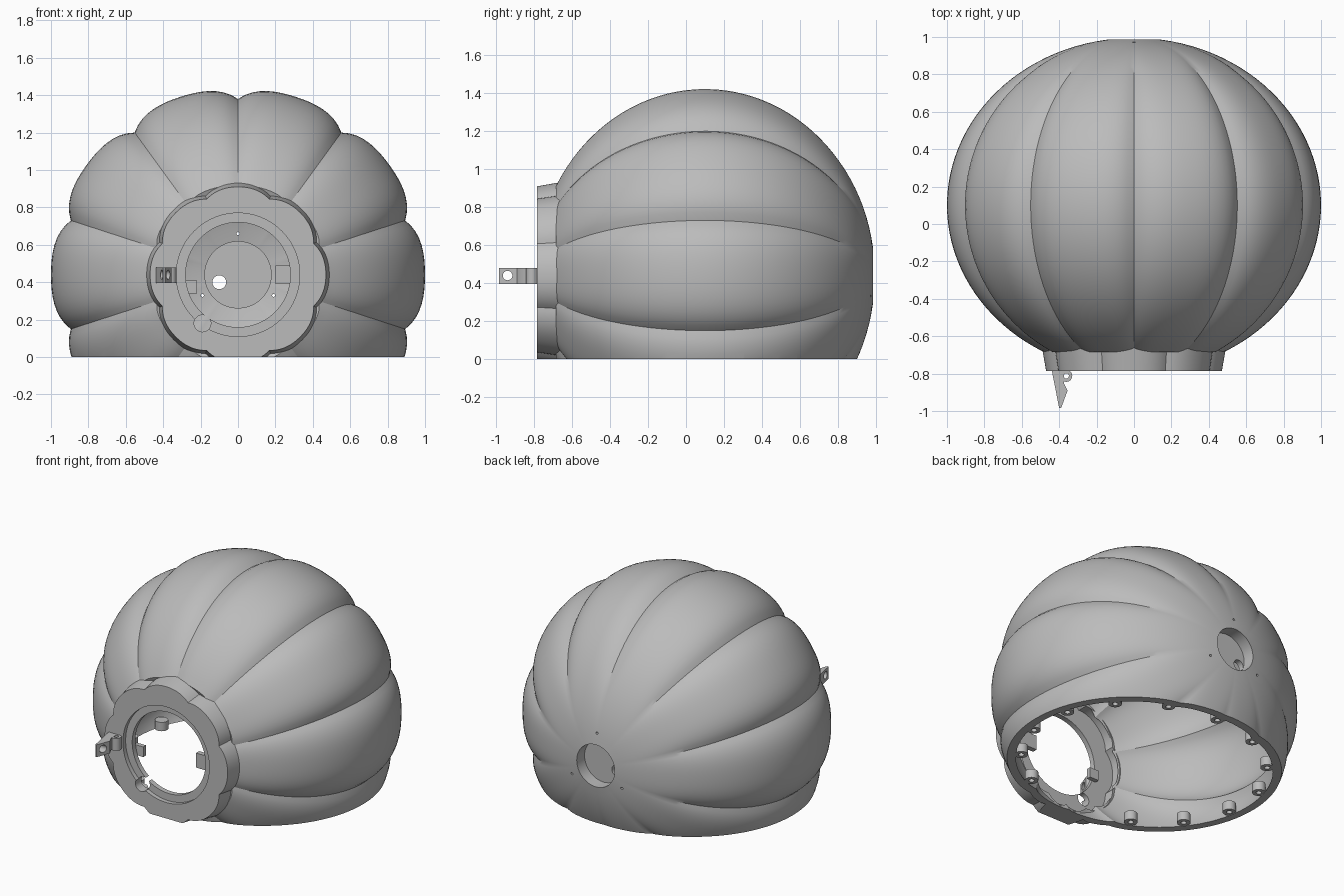
import bpy, bmesh
from math import sin, cos, pi, sqrt, radians, degrees
from mathutils import Matrix, Vector

if "Cube" in bpy.data.objects:
    bpy.data.objects.remove(bpy.data.objects["Cube"])

AXIS_Z = 0.44      # height of the horizontal main axis
MID_Y = 0.1        # widest station of the body

grey = bpy.data.materials.new("plain grey")
grey.use_nodes = True
grey.diffuse_color = (0.5, 0.5, 0.5, 1)
grey.node_tree.nodes["Principled BSDF"].inputs["Base Color"].default_value = (0.5, 0.5, 0.5, 1)


def finish(name, bm):
    bmesh.ops.recalc_face_normals(bm, faces=bm.faces)
    mesh = bpy.data.meshes.new(name)
    bm.to_mesh(mesh)
    bm.free()
    mesh.materials.append(grey)
    obj = bpy.data.objects.new(name, mesh)
    bpy.context.collection.objects.link(obj)
    return obj


def activate(obj):
    bpy.ops.object.select_all(action='DESELECT')
    obj.select_set(True)
    bpy.context.view_layer.objects.active = obj


def smooth(obj):
    activate(obj)
    bpy.ops.object.shade_smooth_by_angle(angle=radians(28))


def revolve(name, profile, lobe=None, segs=32, at=(0, 0, 0), axis='Y', cut=False):
    """Spin a closed (radius, height) loop; lobe scales the radius by angle."""
    bm = bmesh.new()
    rings = []
    for r, h in profile:
        ring = []
        for i in range(segs):
            a = 2 * pi * i / segs
            k = r * (lobe(a, r, h) if lobe else 1)
            p = {'Y': (k * cos(a), h, k * sin(a)),
                 'X': (h, k * cos(a), k * sin(a)),
                 'Z': (k * cos(a), k * sin(a), h)}[axis]
            ring.append(bm.verts.new(Vector(p) + Vector(at)))
        rings.append(ring)
    for n, ring in enumerate(rings):
        if profile[n][0] == 0 and profile[(n + 1) % len(rings)][0] == 0:
            continue
        nxt = rings[(n + 1) % len(rings)]
        for i in range(segs):
            j = (i + 1) % segs
            bm.faces.new((ring[i], ring[j], nxt[j], nxt[i]))
    bmesh.ops.remove_doubles(bm, verts=bm.verts, dist=1e-5)
    if cut:  # flat open underside at floor level
        res = bmesh.ops.bisect_plane(bm, geom=bm.verts[:] + bm.edges[:] + bm.faces[:],
                                     plane_co=(0, 0, 0), plane_no=(0, 0, 1), clear_inner=True)
        edges = [e for e in res['geom_cut'] if isinstance(e, bmesh.types.BMEdge)]
        bmesh.ops.triangle_fill(bm, edges=edges, use_beauty=True)
    return finish(name, bm)


def prism(name, points, z0, z1):
    bm = bmesh.new()
    face = bm.faces.new([bm.verts.new((x, y, z0)) for x, y in points])
    top = bmesh.ops.extrude_face_region(bm, geom=[face])['geom']
    bmesh.ops.translate(bm, vec=(0, 0, z1 - z0),
                        verts=[v for v in top if isinstance(v, bmesh.types.BMVert)])
    return finish(name, bm)


def box(name, x0, x1, y0, y1, z0, z1):
    return prism(name, [(x0, y0), (x1, y0), (x1, y1), (x0, y1)], z0, z1)


def drill(obj, r, h0, h1, at, axis='Y'):
    cutter = revolve("drill", [(0, h0), (r, h0), (r, h1), (0, h1)], None, 32, at, axis)
    cutter.hide_render = True
    mod = obj.modifiers.new("hole", 'BOOLEAN')
    mod.operation = 'DIFFERENCE'
    mod.solver = 'EXACT'
    mod.object = cutter
    activate(obj)
    bpy.ops.object.modifier_apply(modifier=mod.name)
    bpy.data.objects.remove(cutter)


def body_lobe(a, r, y):
    # ten lobes whose grooves fade out toward the back
    t = ((degrees(a) + 18) % 36 - 18) / 18
    fade = max(0, min(1, (1.0 - y) / 0.2))
    if r < 0.2:
        fade = 0
    return 1 - 0.06 * fade * abs(t) ** 3.5


def collar_lobe(a, r, y):
    # eight shallow scallops on the outside only
    t = ((degrees(a) + 22.5) % 45 - 22.5) / 22.5
    return 1 - 0.07 * abs(t) ** 2.5 if r > 0.4 else 1


def ellipse_arc(rad, length, r_front, r_back, n):
    a0 = -sqrt(1 - (r_front / rad) ** 2)
    a1 = sqrt(1 - (r_back / rad) ** 2)
    from_angle = Vector((r_front / rad, a0)).angle_signed(Vector((1, 0)))
    to_angle = Vector((r_back / rad, a1)).angle_signed(Vector((1, 0)))
    pts = []
    for i in range(n + 1):
        a = abs(from_angle) * -1 + (abs(from_angle) + abs(to_angle)) * i / n
        pts.append((rad * cos(a), MID_Y + length * sin(a)))
    return pts


# Lobed hollow body with a round cup sunk in the back
outer = ellipse_arc(1.0, 0.895, 0.48, 0.145, 44)
inner = ellipse_arc(0.95, 0.845, 0.42, 0.18, 36)
cup = [(0.145, 0.9), (0, 0.9), (0, 0.86), (0.18, 0.86)]
body = revolve("body_shell", outer + cup + inner[::-1], body_lobe, 160,
               (0, 0, AXIS_Z), cut=True)
drill(body, 0.037, 0.8, 0.95, (-0.1, 0, 0.4))
for a in (90, 210, 330):  # pin holes around the cup
    drill(body, 0.008, 0.8, 1.1, (0.22 * cos(radians(a)), 0, AXIS_Z + 0.22 * sin(radians(a))))
smooth(body)

# Scalloped collar with a stepped round opening
collar = revolve("front_collar",
                 [(0.47, -0.785), (0.492, -0.66), (0.43, -0.65), (0.43, -0.72), (0.28, -0.72),
                  (0.28, -0.755), (0.33, -0.755), (0.33, -0.785)],
                 collar_lobe, 160, (0, 0, AXIS_Z), cut=True)
drill(collar, 0.045, -0.9, -0.6, (-0.19, 0, 0.18))
smooth(collar)

# Locking tabs inside the opening
box("right_lock_tab", -0.29, -0.22, -0.72, -0.69, 0.34, 0.41)
box("left_lock_tab", 0.2, 0.33, -0.745, -0.71, 0.39, 0.49)
box("left_lock_rib", 0.28, 0.32, -0.75, -0.7, 0.49, 0.54)
box("top_lock_rib", -0.18, -0.04, -0.75, -0.72, 0.735, 0.755)

# Pointed latch on the collar, with a hinge knuckle
latch = prism("latch", [(-0.44, -0.78), (-0.4, -0.985), (-0.39, -0.985), (-0.355, -0.89),
                        (-0.375, -0.85), (-0.375, -0.78)], 0.395, 0.48)
drill(latch, 0.025, -0.5, -0.3, (0, -0.94, AXIS_Z), 'X')
smooth(latch)
smooth(revolve("latch_knuckle", [(0.014, 0.395), (0.032, 0.395), (0.032, 0.48), (0.014, 0.48)],
               None, 24, (-0.362, -0.812, 0), 'Z'))

# Screw bosses around the inner edge of the open underside
for i in range(13):
    a = radians(-60 + 25 * i)
    x, y = 0.81 * cos(a), MID_Y + 0.71 * sin(a)
    smooth(revolve("screw_boss", [(0.018, 0.004), (0.042, 0.004), (0.042, 0.065), (0, 0.065),
                                  (0, 0.045), (0.018, 0.045)], None, 24, (x, y, 0), 'Z'))
